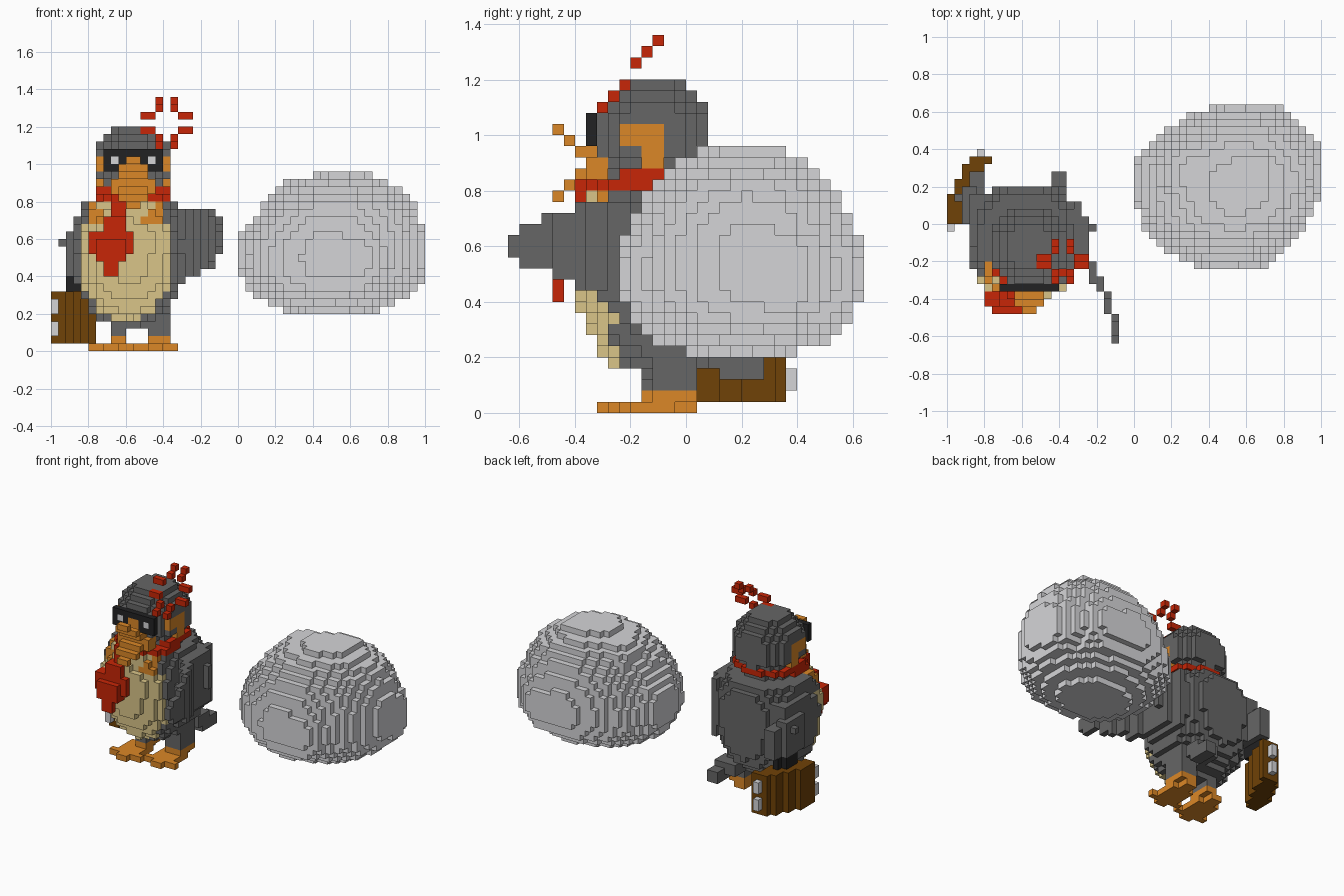
import bpy, bmesh
from mathutils import Vector

cube = bpy.data.objects.get("Cube")
if cube:
    bpy.data.objects.remove(cube, do_unlink=True)

U = 0.04  # block size
COLOURS = {
    "dark_grey": (0.133, 0.133, 0.133), "stone_grey": (0.666, 0.666, 0.685),
    "red": (0.575, 0.019, 0.002), "orange": (0.71, 0.243, 0.02),
    "brown": (0.16, 0.054, 0.002), "cream": (0.696, 0.56, 0.25),
    "black": (0.016, 0.016, 0.017),
}
MATS = {}
for name, rgb in COLOURS.items():
    m = bpy.data.materials.new(name)
    m.use_nodes = True
    m.diffuse_color = (*rgb, 1)
    m.node_tree.nodes["Principled BSDF"].inputs["Base Color"].default_value = (*rgb, 1)
    MATS[name] = m

taken = set()  # blocks already used, so parts never overlap


def box(x0, x1, y0, y1, z0, z1):
    r = [range(round(a / U), round(b / U)) for a, b in ((x0, x1), (y0, y1), (z0, z1))]
    return {(i, j, k) for i in r[0] for j in r[1] for k in r[2]}


def fill(bounds, test):
    """Blocks inside bounds whose centre passes the test."""
    return {c for c in box(*bounds) if test(*[(v + 0.5) * U for v in c])}


def ovoid(centre, radius, low_z, low_exp, high_exp):
    """Test for a squarish ellipsoid with its own lower half."""
    def test(x, y, z):
        dz = z - centre[2]
        e = high_exp if dz > 0 else low_exp
        rz = radius[2] if dz > 0 else low_z
        return (abs((x - centre[0]) / radius[0]) ** e + abs((y - centre[1]) / radius[1]) ** e
                + abs(dz / rz) ** e) < 1
    return test


FACES = []
for axis in range(3):
    for s in (0, 1):
        a, b = (axis + 1) % 3, (axis + 2) % 3
        quad = []
        for p, q in ((0, 0), (1, 0), (1, 1), (0, 1)):
            v = [0, 0, 0]
            v[axis], v[a], v[b] = s, p, q
            quad.append(tuple(v))
        step = [0, 0, 0]
        step[axis] = 2 * s - 1
        FACES.append((step, quad if s else quad[::-1]))


def part(name, cells, colours, rule=None):
    """Skin a set of blocks; rule picks the colour slot from a block centre."""
    cells = set(cells) - taken
    taken.update(cells)
    bm = bmesh.new()
    verts = {}
    for c in sorted(cells):
        slot = rule(*[(v + 0.5) * U for v in c]) if rule else 0
        for step, quad in FACES:
            if tuple(c[n] + step[n] for n in range(3)) in cells:
                continue
            loop = []
            for corner in quad:
                key = tuple(c[n] + corner[n] for n in range(3))
                if key not in verts:
                    verts[key] = bm.verts.new(Vector(key) * U)
                loop.append(verts[key])
            bm.faces.new(loop).material_index = slot
    mesh = bpy.data.meshes.new(name)
    bm.to_mesh(mesh)
    bm.free()
    for col in colours:
        mesh.materials.append(MATS[col])
    bpy.context.collection.objects.link(bpy.data.objects.new(name, mesh))


# Boulder: leaning rounded core with a few shallow bulges
def boulder_core(x, y, z):
    dz = z - 0.52
    u = (x - 0.5 - max(dz, 0) * 0.15) / 0.5
    v = (y - 0.2) / 0.44
    h = (dz / 0.455) ** 2 if dz > 0 else (-dz / 0.335) ** 2.8
    return u * u + v * v - 0.15 * u * v + h < 0.97


LIMITS = (0, 1, -0.24, 0.64, 0.2, 0.96)
boulder = fill(LIMITS, boulder_core)
for centre, r in (((0.62, 0.26, 0.78), 0.18), ((0.36, 0.26, 0.74), 0.18), ((0.6, -0.04, 0.5), 0.2),
                  ((0.82, 0.33, 0.5), 0.19), ((0.19, 0.22, 0.52), 0.2), ((0.68, 0.44, 0.5), 0.2)):
    boulder |= fill(LIMITS, ovoid(centre, (r, r, r), r, 2.6, 2.6))
part("boulder", boulder, ["stone_grey"])

# Floating burst of sparks beside the head
burst = set()
for z, y, xs in ((1.32, -0.12, (-0.44, -0.36)), (1.28, -0.16, (-0.44, -0.36)),
                 (1.24, -0.20, (-0.52, -0.48, -0.32, -0.28)),
                 (1.16, -0.24, (-0.52, -0.48, -0.32, -0.28)),
                 (1.12, -0.28, (-0.44, -0.36)), (1.08, -0.32, (-0.44, -0.36))):
    for x in xs:
        burst |= box(x, x + U, y, y + U, z, z + U)
part("spark_burst", burst, ["red"])

# Glasses and lenses
lenses, frames = set(), box(-0.64, -0.48, -0.36, -0.32, 1.04, 1.08)
for x in (-0.72, -0.52):
    frames |= box(x, x + 0.12, -0.36, -0.32, 0.96, 1.08)
for x in (-0.68, -0.48):
    lenses |= box(x, x + U, -0.36, -0.32, 1.0, 1.04)
part("lenses", lenses, ["stone_grey"])
part("glasses", frames, ["black"])

# Open beak: each jaw steps outwards
beak = box(-0.68, -0.44, -0.36, -0.28, 0.84, 0.92) | box(-0.64, -0.48, -0.4, -0.28, 0.92, 0.96)
beak |= box(-0.64, -0.48, -0.4, -0.32, 0.84, 0.88) | box(-0.6, -0.52, -0.36, -0.28, 0.96, 1.04)
for x, y, up, down in ((-0.64, -0.44, 0.96, 0.80), (-0.6, -0.48, 1.0, 0.76)):
    for z in (up, down):
        beak |= box(x, -1.12 - x, y, y + U, z, z + U)
part("beak", beak, ["orange"])

# Necktie: thin, wide in the middle, stepping back to the collar
tie = set()
for x0, x1, y0, y1, z0, z1 in ((-0.72, -0.64, -0.48, -0.44, 0.4, 0.48), (-0.76, -0.6, -0.48, -0.4, 0.48, 0.52),
                               (-0.8, -0.56, -0.44, -0.36, 0.52, 0.64), (-0.76, -0.6, -0.48, -0.44, 0.52, 0.6),
                               (-0.72, -0.6, -0.44, -0.36, 0.64, 0.72), (-0.68, -0.6, -0.4, -0.28, 0.72, 0.84)):
    tie |= box(x0, x1, y0, y1, z0, z1)
part("necktie", tie, ["red"])


# Collar ring, higher at the back
def collar_test(x, y, z):
    r = ((x + 0.56) / 0.215) ** 2 + ((y + 0.14) / 0.22) ** 2
    low = 0.8 if y < -0.12 else 0.84
    high = 0.84 if y < -0.24 else 0.88
    return 0.4 < r < 1 and low < z < high


part("collar", fill((-0.8, -0.32, -0.4, 0.16, 0.8, 0.88), collar_test), ["red"])


# Head and neck, with orange cheeks on the outermost blocks
def head_colour(x, y, z):
    cheek = -0.24 < y < -0.08 and 0.96 < z < 1.04 or -0.16 < y < -0.08 and 0.88 < z < 1.0
    return 1 if cheek and abs(x + 0.56) > 0.16 else 0


head = fill((-0.76, -0.36, -0.36, 0.12, 0.8, 1.2),
            ovoid((-0.56, -0.12, 1.0), (0.205, 0.205, 0.208), 0.2, 2.3, 2.3))
neck = fill((-0.76, -0.36, -0.36, 0.08, 0.72, 0.92),
            lambda x, y, z: ((x + 0.56) / 0.16) ** 2 + ((y + 0.12) / 0.17) ** 2 < 1)
part("head", head | neck, ["dark_grey", "orange"], head_colour)

# Briefcase set at a slant, with clasps and handle
part("clasps", {c for z in (0.08, 0.2) for c in box(-1, -0.96, -0.04, 0, z, z + 0.08)
                | box(-0.84, -0.8, 0.36, 0.4, z, z + 0.08)}, ["stone_grey"])
part("briefcase", fill((-1, -0.76, 0, 0.36, 0.04, 0.32),
                       lambda x, y, z: abs(x + 0.96 - 0.46 * (y - 0.06)) < 0.068), ["brown"])
part("briefcase_handle", box(-0.92, -0.84, 0.08, 0.2, 0.32, 0.4)
     | box(-0.88, -0.84, 0.2, 0.24, 0.32, 0.4), ["black"])

# Right wing hanging down to the handle
part("right_wing", box(-0.92, -0.84, 0, 0.2, 0.4, 0.64) | box(-0.88, -0.8, 0.08, 0.28, 0.4, 0.6)
     | box(-0.88, -0.8, -0.12, 0.16, 0.4, 0.72) | box(-0.96, -0.92, 0.12, 0.16, 0.56, 0.6), ["dark_grey"])

# Left wing reaching forwards, tapering to the tip
wing = set()
for x, y0, y1, z0, z1 in ((-0.12, -0.64, -0.6, 0.56, 0.64), (-0.12, -0.6, -0.52, 0.52, 0.68),
                          (-0.12, -0.52, -0.48, 0.52, 0.72), (-0.16, -0.48, -0.4, 0.48, 0.72),
                          (-0.16, -0.4, -0.36, 0.44, 0.76), (-0.2, -0.36, -0.28, 0.44, 0.76),
                          (-0.24, -0.32, -0.2, 0.4, 0.76), (-0.28, -0.24, 0.04, 0.4, 0.76),
                          (-0.24, -0.04, 0.0, 0.52, 0.68), (-0.32, -0.2, 0.12, 0.36, 0.76)):
    wing |= box(x, x + U, y0, y1, z0, z1)
part("left_wing", wing, ["dark_grey"])


# Body with cream chest and orange upper patches
def body_colour(x, y, z):
    if y > -0.2:
        return 0
    if 0.68 < z < 0.8 and (-0.8 < x < -0.68 or -0.52 < x < -0.4) and abs(x + 0.6) > (z - 0.6) * 0.8:
        return 2
    return 1 if ((x + 0.6) / 0.25) ** 2 + ((z - 0.5) / 0.34) ** 2 < 1 else 0


body = fill((-0.92, -0.24, -0.4, 0.24, 0.12, 0.8),
            ovoid((-0.58, -0.09, 0.5), (0.295, 0.31, 0.41), 0.37, 2.2, 2.6))
part("body", body, ["dark_grey", "cream", "orange"], body_colour)

# Tail
part("tail", box(-0.44, -0.36, 0.12, 0.28, 0.12, 0.2) | box(-0.52, -0.36, 0.08, 0.2, 0.16, 0.24), ["dark_grey"])

# Legs and webbed feet, the left one set slightly back
for side, x0, x1, mid, d in (("right", -0.68, -0.6, -0.68, 0), ("left", -0.48, -0.36, -0.44, 0.04)):
    foot = box(x0, x1, -0.16 + d, d, 0.04, 0.08)
    for w, y0, y1 in ((0.04, -0.32, 0), (0.12, -0.28, -0.24), (0.08, -0.24, -0.08)):
        foot |= box(mid - w, mid + w, y0 + d, y1 + d, 0, 0.04)
    part(side + "_foot", foot, ["orange"])
    part(side + "_leg", box(x0, x1, -0.16 + d, d, 0.08, 0.24), ["dark_grey"])
